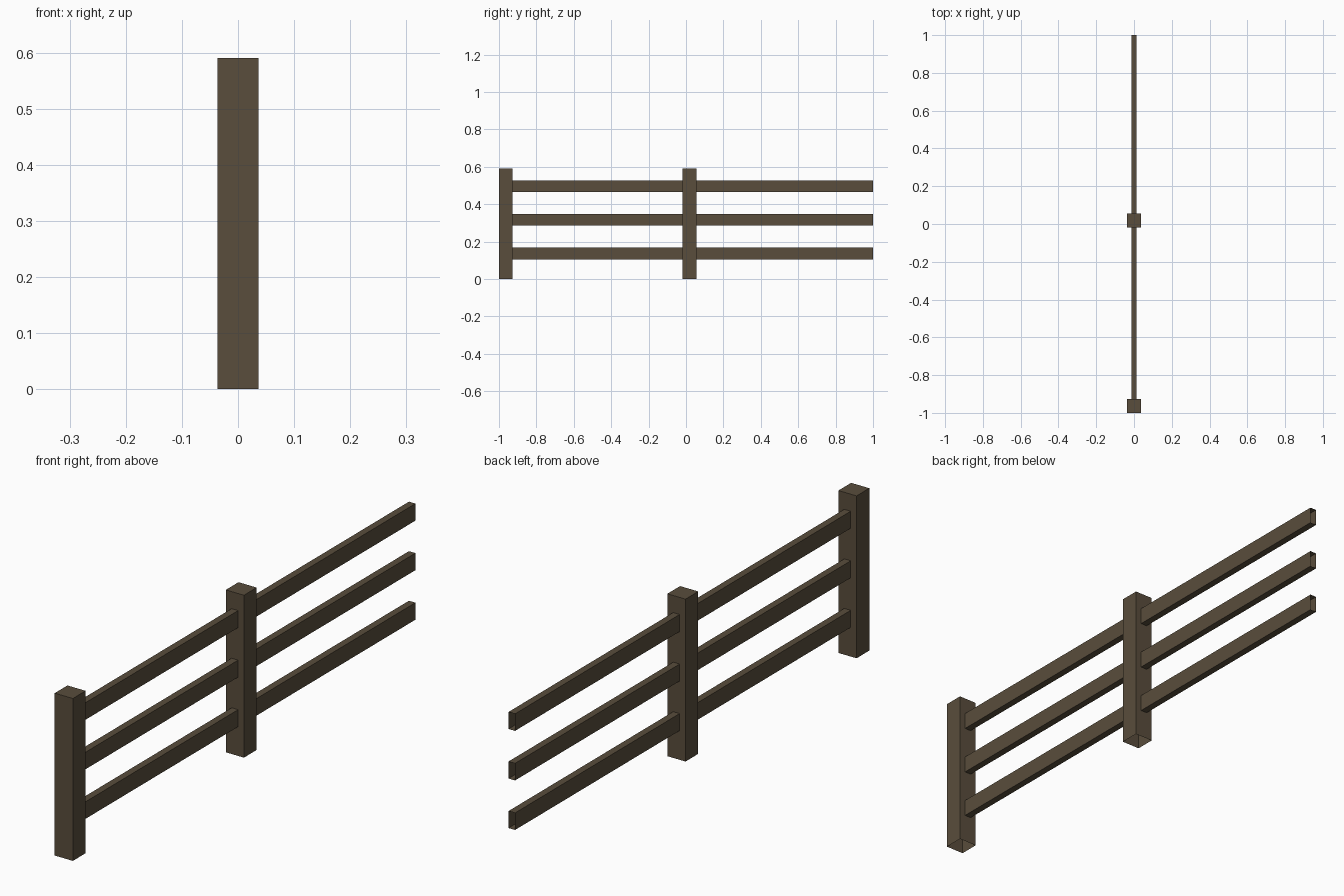
import bpy, bmesh

if "Cube" in bpy.data.objects:
    bpy.data.objects.remove(bpy.data.objects["Cube"])

# One weathered wood colour
wood = bpy.data.materials.new("dark_brown_wood")
wood.diffuse_color = (0.100, 0.074, 0.045, 1)
wood.use_nodes = True
wood.node_tree.nodes["Principled BSDF"].inputs["Base Color"].default_value = wood.diffuse_color


def beam(name, lo, hi, open_dirs):
    """Box between two corners, left open on the given directions (axis, sign)."""
    bm = bmesh.new()
    bmesh.ops.create_cube(bm, size=1)
    for v in bm.verts:
        v.co = [(a + b) / 2 + c * (b - a) for a, b, c in zip(lo, hi, v.co)]
    bm.normal_update()
    gone = [f for f in bm.faces if any(f.normal[a] * s > 0.9 for a, s in open_dirs)]
    bmesh.ops.delete(bm, geom=gone, context='FACES')
    me = bpy.data.meshes.new(name)
    bm.to_mesh(me)
    bm.free()
    me.materials.append(wood)
    bpy.context.collection.objects.link(bpy.data.objects.new(name, me))


P = 0.0365            # half post width
HEIGHT = 0.59
post_starts = {"end_post": -1.0, "middle_post": -0.018}

# Posts, open underneath
for name, y in post_starts.items():
    beam(name, (-P, y, 0), (P, y + 2 * P, HEIGHT), [(2, -1)])

# Three rails in each bay, open ended
bays = {"front": (-1 + 2 * P, -0.018), "back": (-0.018 + 2 * P, 1.0)}
levels = {"lower": 0.137, "middle": 0.317, "upper": 0.497}
for bay, (y0, y1) in bays.items():
    for level, z in levels.items():
        beam(f"{bay}_{level}_rail", (-0.013, y0, z - 0.031), (0.013, y1, z + 0.031),
             [(1, 1), (1, -1)])
